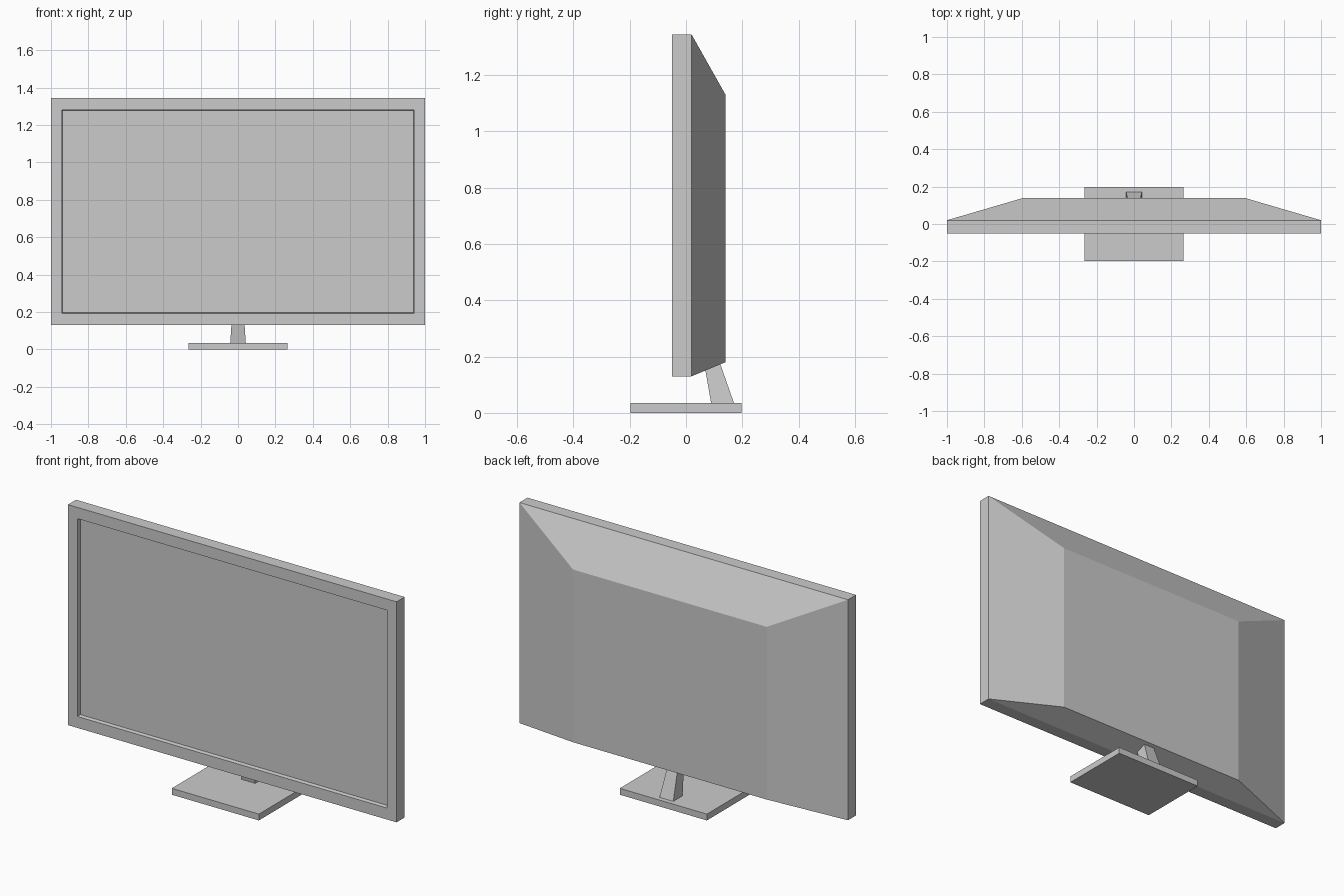
import bpy, bmesh

if "Cube" in bpy.data.objects:
    bpy.data.objects.remove(bpy.data.objects["Cube"])


def rect_xz(bm, hx, z0, z1, y):
    """Rectangle of vertices facing along y."""
    return [bm.verts.new((x, y, z)) for x, z in ((-hx, z0), (hx, z0), (hx, z1), (-hx, z1))]


def rect_xy(bm, hx, y0, y1, z):
    """Rectangle of vertices facing along z."""
    return [bm.verts.new((x, y, z)) for x, y in ((-hx, y0), (hx, y0), (hx, y1), (-hx, y1))]


def loft(name, make_ring, sections):
    """Skin a closed solid through a series of rectangles."""
    bm = bmesh.new()
    rings = [make_ring(bm, *s) for s in sections]
    for a, b in zip(rings, rings[1:]):
        for i in range(4):
            j = (i + 1) % 4
            bm.faces.new((a[i], a[j], b[j], b[i]))
    bm.faces.new(rings[0])
    bm.faces.new(rings[-1])
    bmesh.ops.recalc_face_normals(bm, faces=bm.faces)
    mesh = bpy.data.meshes.new(name)
    bm.to_mesh(mesh)
    bm.free()
    obj = bpy.data.objects.new(name, mesh)
    bpy.context.collection.objects.link(obj)
    return obj


# Display housing: recessed screen, bezel, rim and tapered back
loft("display_housing", rect_xz, [
    (0.938, 0.197, 1.277, -0.03),
    (0.942, 0.193, 1.281, -0.05),
    (1.0, 0.13, 1.343, -0.05),
    (1.0, 0.13, 1.343, 0.02),
    (0.59, 0.18, 1.13, 0.14),
])

# Forward-leaning neck, tucked into the housing
loft("stand_neck", rect_xy, [
    (0.042, 0.09, 0.172, 0.03),
    (0.031, 0.062, 0.116, 0.19),
])

# Flat foot
loft("stand_base", rect_xy, [
    (0.265, -0.197, 0.197, 0.0),
    (0.265, -0.197, 0.197, 0.035),
])
